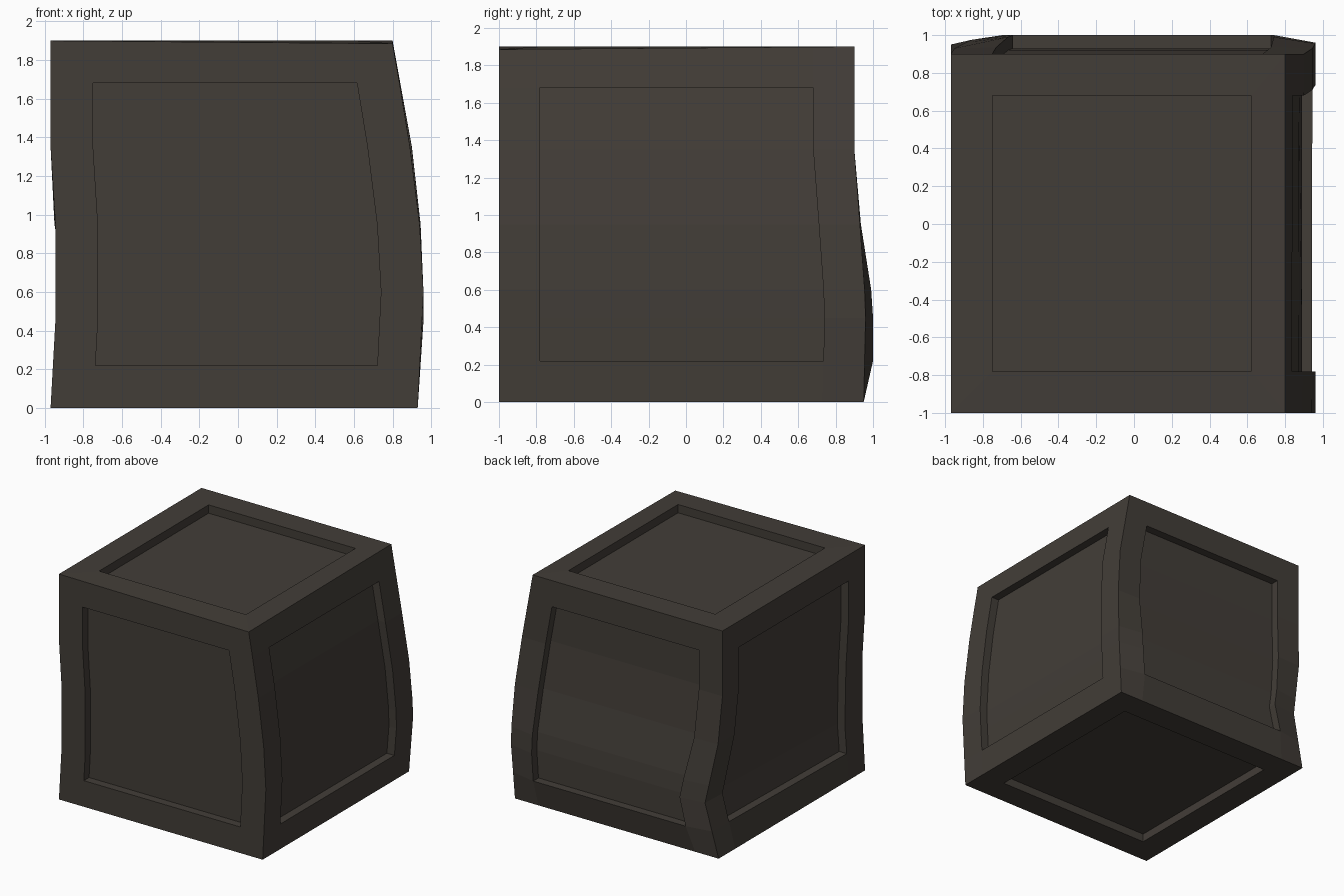
import bpy, bmesh
from mathutils import Vector

if "Cube" in bpy.data.objects:
    bpy.data.objects.remove(bpy.data.objects["Cube"])

ROWS = [0, 0.22, 0.45, 0.6, 0.95, 1.35, 1.68, 1.9]
MARGIN, DEPTH = 0.22, 0.07

# Bent corner posts: (z, x, y) going round from front left
POSTS = [
    [(0, -0.97, -1), (0.45, -0.945, -1), (0.95, -0.945, -1), (1.35, -0.97, -1), (1.9, -0.97, -1)],
    [(0, 0.93, -1), (0.6, 0.96, -1), (0.95, 0.94, -1), (1.35, 0.89, -1), (1.9, 0.8, -1)],
    [(0, 0.93, 0.95), (0.45, 0.96, 0.96), (0.6, 0.96, 0.955), (0.95, 0.945, 0.93),
     (1.35, 0.90, 0.9), (1.9, 0.8, 0.9)],
    [(0, -0.97, 0.95), (0.45, -0.86, 0.975), (0.95, -0.95, 0.93), (1.35, -0.97, 0.9), (1.9, -0.97, 0.9)],
]
# Bulge of the back around its panel: (z, y)
BACK = [(0, 0.95), (0.22, 1.0), (0.45, 1.0), (0.6, 0.99), (0.95, 0.935), (1.35, 0.9), (1.9, 0.9)]


def sample(table, z):
    for a, b in zip(table, table[1:]):
        if z <= b[0]:
            t = (z - a[0]) / (b[0] - a[0])
            return [p + (q - p) * t for p, q in zip(a[1:], b[1:])]
    return list(table[-1][1:])


def post(i, z):
    x, y = sample(POSTS[i], z)
    return Vector((x, y, 1.885 if (i == 1 and z == 1.9) else z))


bm = bmesh.new()


def face(*pts):
    bm.faces.new([bm.verts.new(p) for p in pts])


def walls(ring, shift):
    for p, q in zip(ring, ring[1:] + ring[:1]):
        face(p, q, q + shift, p + shift)


# Four sides: frame grid with a recessed panel
NORMALS = [Vector((0, -1, 0)), Vector((1, 0, 0)), Vector((0, 1, 0)), Vector((-1, 0, 0))]
for s in range(4):
    shift = -NORMALS[s] * DEPTH
    grid = []
    for z in ROWS:
        a, b = post(s, z), post((s + 1) % 4, z)
        d = (b - a).normalized() * MARGIN
        row = [a, a + d, b - d, b]
        if s == 2:
            for p in row[1:3]:
                p.y = sample(BACK, z)[0]
        grid.append(row)
    last = len(ROWS) - 2
    for r in range(len(ROWS) - 1):
        for c in range(3):
            quad = [grid[r][c], grid[r][c + 1], grid[r + 1][c + 1], grid[r + 1][c]]
            if c == 1 and 1 <= r < last:
                quad = [p + shift for p in quad]
            face(*quad)
    walls([grid[r][2] for r in range(1, last + 1)] +
          [grid[r][1] for r in range(last, 0, -1)], shift)

# Top and bottom: frame ring with a recessed panel
for z, up, right in ((1.9, 1, 0.18), (0, -1, MARGIN)):
    outer = [post(i, z) for i in range(4)]
    inset = [(MARGIN, MARGIN), (-right, MARGIN), (-right, -MARGIN), (MARGIN, -MARGIN)]
    inner = [p + Vector((x, y, 0)) for p, (x, y) in zip(outer, inset)]
    for p in inner:
        p.z = z
    if up < 0:
        outer.reverse()
        inner.reverse()
    for i in range(4):
        j = (i + 1) % 4
        face(outer[i], outer[j], inner[j], inner[i])
    shift = Vector((0, 0, -up * DEPTH))
    walls(inner, shift)
    face(*[p + shift for p in inner])

bmesh.ops.remove_doubles(bm, verts=bm.verts, dist=0.0005)
mesh = bpy.data.meshes.new("crate")
bm.to_mesh(mesh)
bm.free()

mat = bpy.data.materials.new("dark brown grey")
mat.diffuse_color = (0.055, 0.047, 0.039, 1)
mat.use_nodes = True
mat.node_tree.nodes["Principled BSDF"].inputs["Base Color"].default_value = mat.diffuse_color
mesh.materials.append(mat)
bpy.context.collection.objects.link(bpy.data.objects.new("crate", mesh))
